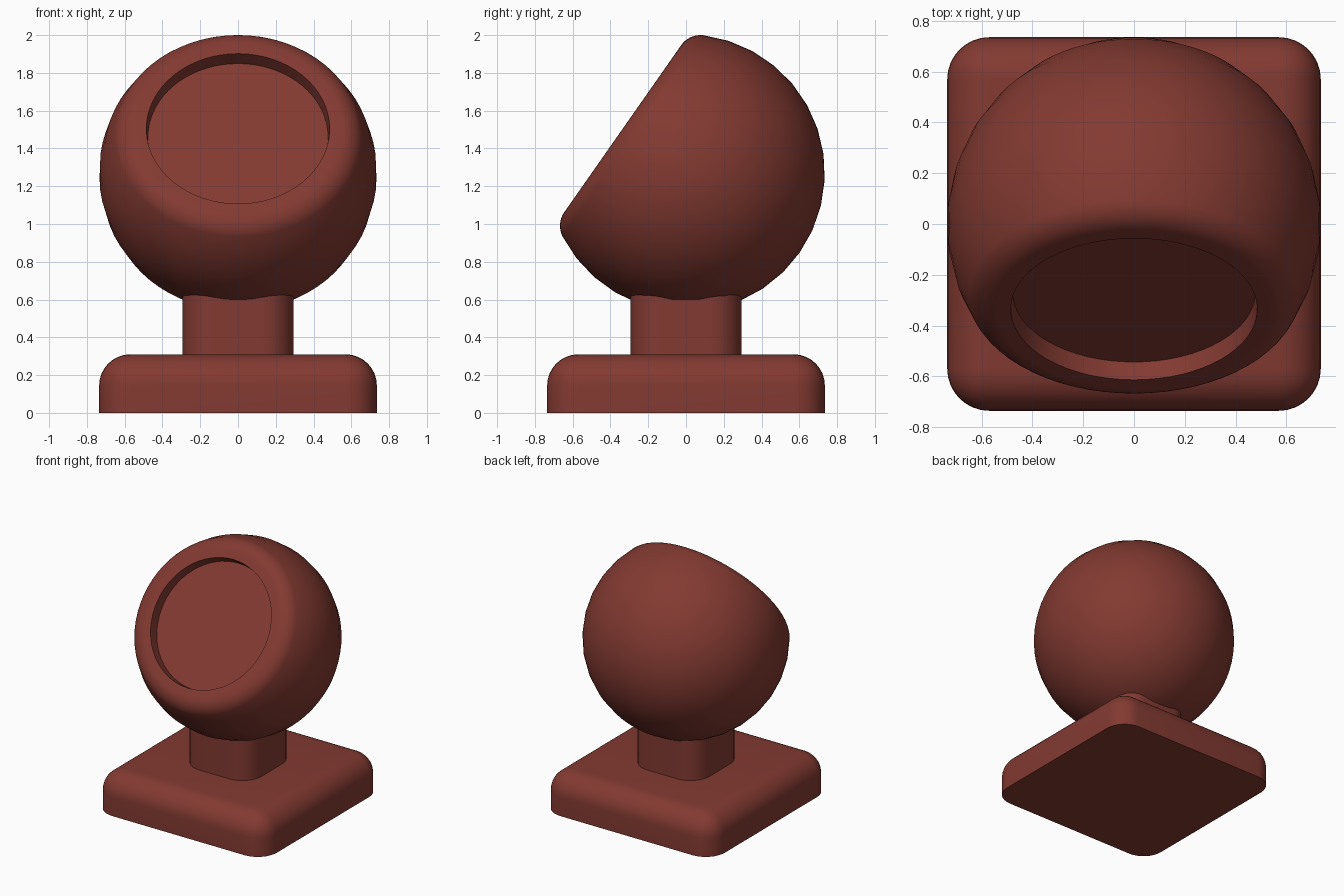
import bpy, bmesh, math
from mathutils import Vector, Matrix

if "Cube" in bpy.data.objects:
    bpy.data.objects.remove(bpy.data.objects["Cube"])

mat = bpy.data.materials.new("brick red")
mat.diffuse_color = (0.225, 0.042, 0.031, 1)
mat.use_nodes = True
mat.node_tree.nodes["Principled BSDF"].inputs["Base Color"].default_value = mat.diffuse_color


def finish(bm, name):
    bmesh.ops.recalc_face_normals(bm, faces=bm.faces)
    me = bpy.data.meshes.new(name)
    bm.to_mesh(me)
    bm.free()
    me.materials.append(mat)
    ob = bpy.data.objects.new(name, me)
    bpy.context.collection.objects.link(ob)
    bpy.ops.object.select_all(action='DESELECT')
    ob.select_set(True)
    bpy.context.view_layer.objects.active = ob
    bpy.ops.object.shade_smooth_by_angle(angle=math.radians(35))
    return ob


def rounded_block(name, half, z0, z1, radius, round_top):
    """Square block with rounded upright corners and, optionally, top edges."""
    bm = bmesh.new()
    bmesh.ops.create_cube(bm, size=1)
    bmesh.ops.scale(bm, vec=(2 * half, 2 * half, z1 - z0), verts=bm.verts)
    bmesh.ops.translate(bm, vec=(0, 0, (z0 + z1) / 2), verts=bm.verts)

    def wanted(e):
        a, b = (v.co for v in e.verts)
        upright = abs(a.z - b.z) > 0.01
        return upright or (round_top and a.z > z1 - 0.01)

    bmesh.ops.bevel(bm, geom=[e for e in bm.edges if wanted(e)], offset=radius,
                    segments=8, profile=0.5, affect='EDGES')
    return finish(bm, name)


rounded_block("base", 0.735, 0.0, 0.31, 0.165, True)
rounded_block("neck", 0.293, 0.29, 0.80, 0.165, False)

# Ball: a lathe profile (radius, height) about the tilted viewing axis
R, CUT, FILLET, RIM = 0.735, 0.409, 0.125, 0.54
HOLE, DEPTH = 0.485, 0.08
centre_h = CUT - FILLET
join = math.atan2(centre_h, RIM)          # where the rim rounding meets the ball
profile = [(0, CUT - DEPTH), (HOLE - 0.008, CUT - DEPTH), (HOLE, CUT)]
for i in range(9):
    a = math.pi / 2 + (join - math.pi / 2) * i / 8
    profile.append((RIM + FILLET * math.cos(a), centre_h + FILLET * math.sin(a)))
STEPS = 11
for i in range(1, STEPS + 1):
    a = join + (-math.pi / 2 - join) * i / STEPS
    profile.append((max(R * math.cos(a), 0), R * math.sin(a)))

bm = bmesh.new()
vs = [bm.verts.new((r, 0, h)) for r, h in profile]
edges = [bm.edges.new(p) for p in zip(vs, vs[1:])]
bmesh.ops.spin(bm, geom=vs + edges, cent=(0, 0, 0), axis=(0, 0, 1),
               angle=2 * math.pi, steps=64, use_duplicate=False)
bmesh.ops.remove_doubles(bm, verts=bm.verts, dist=0.0005)
# tip the axis to the front, 35 degrees above level
bm.transform(Matrix.Translation((0, 0, 1.27)) @ Matrix.Rotation(math.radians(55), 4, 'X'))
finish(bm, "ball_with_round_recess")
